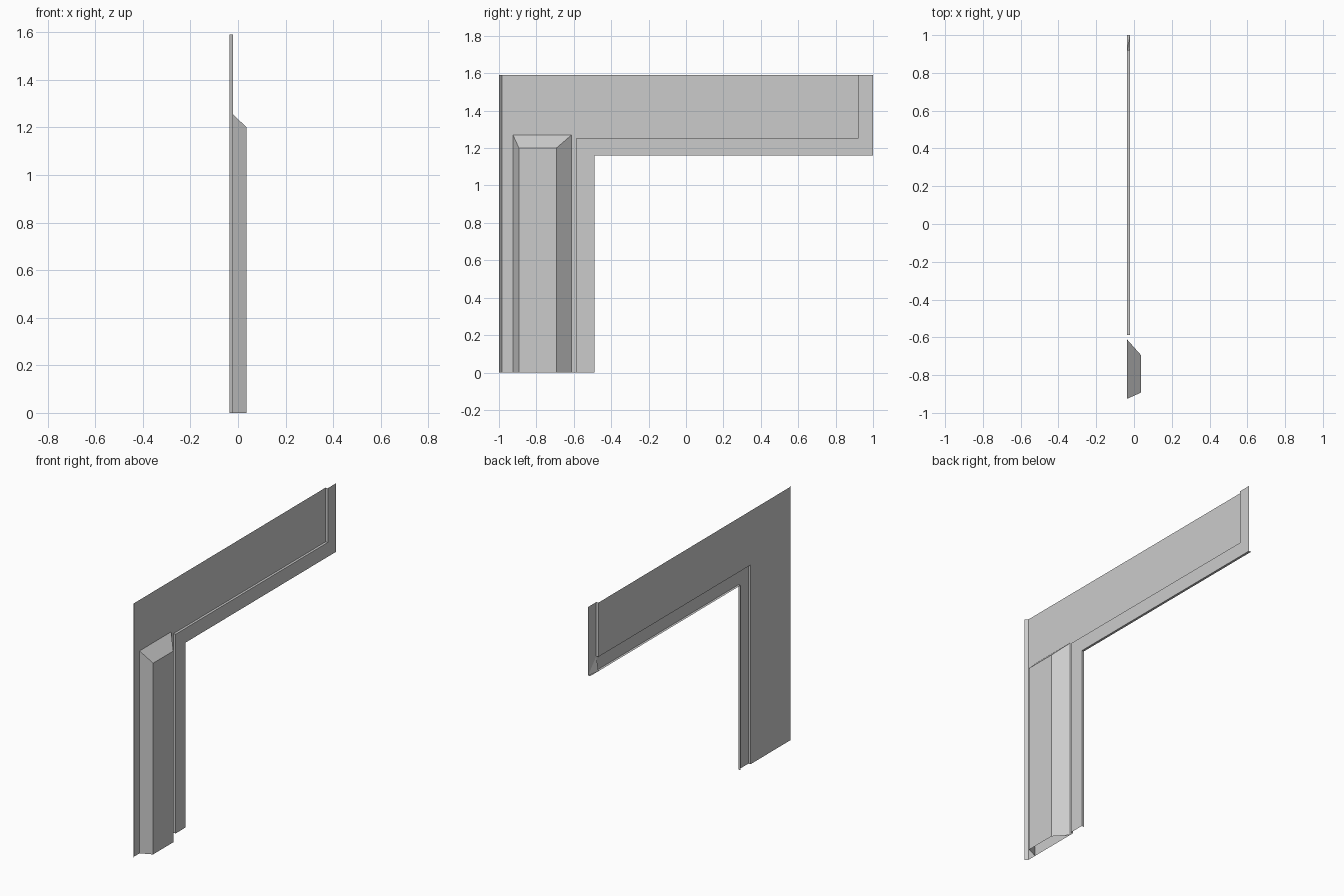
import bpy
import bmesh

cube = bpy.data.objects.get("Cube")
if cube:
    bpy.data.objects.remove(cube, do_unlink=True)

# One plain grey for the whole piece
grey = bpy.data.materials.new("plain_grey")
grey.use_nodes = True
colour = (0.6, 0.6, 0.6, 1)
grey.diffuse_color = colour
grey.node_tree.nodes["Principled BSDF"].inputs["Base Color"].default_value = colour

BACK, RAISED, PROUD = -0.036, -0.021, 0.036   # depth levels along x
TOP = 1.59


def at(x, path):
    """Place a (y, z) path at depth x."""
    return [(x, y, z) for y, z in path]


def build(name, rows=(), faces=()):
    """Bridge successive rows of points, then add any single faces."""
    bm = bmesh.new()
    polys = list(faces)
    for a, b in zip(rows, rows[1:]):
        for i in range(len(a) - 1):
            polys.append((a[i], a[i + 1], b[i + 1], b[i]))
    for poly in polys:
        bm.faces.new([bm.verts.new(p) for p in poly])
    bmesh.ops.remove_doubles(bm, verts=bm.verts, dist=0.0001)
    mesh = bpy.data.meshes.new(name)
    bm.to_mesh(mesh)
    bm.free()
    mesh.materials.append(grey)
    obj = bpy.data.objects.new(name, mesh)
    bpy.context.collection.objects.link(obj)
    return obj


# Outer and inner lines of the trim that follows the opening
outer = [(-0.49, 0), (-0.49, 1.16), (1, 1.16), (1, TOP)]
inner = [(-0.588, 0), (-0.588, 1.25), (0.92, 1.25), (0.92, TOP)]
front_inner, front_outer = -0.985, -1.0

# Flat L-shaped sheet
panel = inner + [(front_inner, TOP), (front_inner, 0)]
build("wall_panel", faces=[at(BACK, panel)])

# Raised trim with its step, and the thin return around the opening
build("raised_trim", [at(RAISED, outer), at(RAISED, inner), at(BACK, inner)])
build("opening_return", [at(BACK, outer[:3]), at(RAISED, outer[:3])])

# Small brace behind the lower far corner
build("corner_gusset", faces=[[(RAISED, 0.92, 1.25), (RAISED, 1, 1.16),
                               (BACK, 0.92, 1.16)]])

# Slanted flange on the front edge
build("front_flange", [at(BACK, [(front_inner, 0), (front_inner, TOP)]),
                       at(RAISED, [(front_outer, 0), (front_outer, TOP)])])

# Bevelled post, open at the foot
post_base = [(-0.612, 0), (-0.612, 1.27), (-0.925, 1.27), (-0.925, 0)]
post_face = [(-0.693, 0), (-0.693, 1.2), (-0.893, 1.2), (-0.893, 0)]
build("bevelled_post", [at(BACK, post_base), at(PROUD, post_face)],
      [at(PROUD, post_face)])
